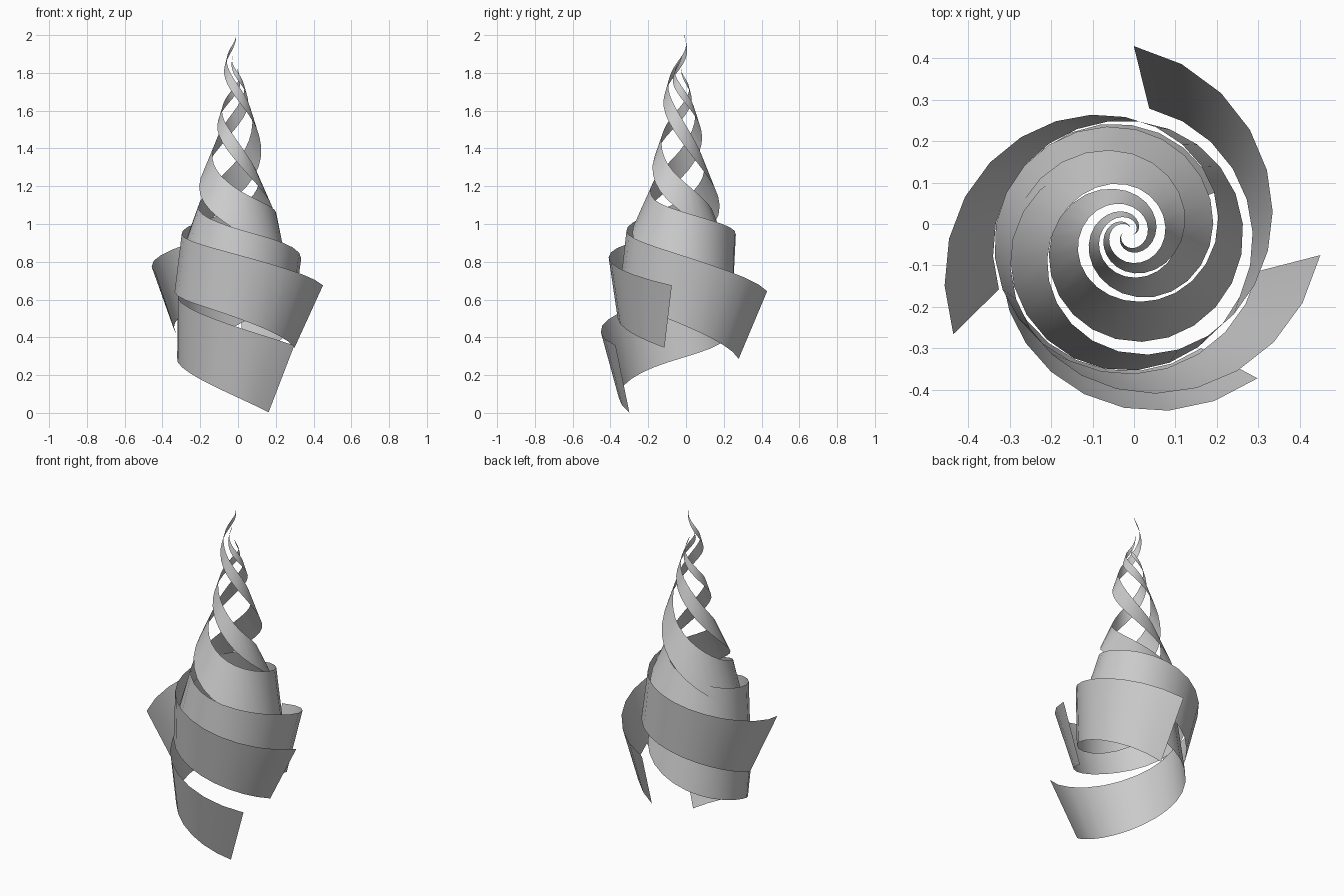
import bpy, bmesh
from math import sin, cos, radians

if "Cube" in bpy.data.objects:
    bpy.data.objects.remove(bpy.data.objects["Cube"])

# Shared ribbon profile, sampled evenly from the flared lower end to the tip
RADIUS = [.408, .33, .283, .215, .16, .105, .066, .04, .012]    # distance from axis
RISE = [0, .185, .315, .475, .695, .945, 1.11, 1.22, 1.31]      # height of centre line
HALF = [.165, .16, .15, .112, .075, .05, .033, .02, .003]       # half of band height
FLARE = [.145, .035, -.05, -.095, -.07, -.035, -.02, -.01, 0]   # upper minus lower radius
TURN = 745
STEPS = 50


def sample(values, u):
    """Smooth interpolation through evenly spaced values."""
    f = u * (len(values) - 1)
    i = min(int(f), len(values) - 2)
    t = f - i
    p1, p2 = values[i], values[i + 1]
    p0 = values[i - 1] if i else 2 * p1 - p2
    p3 = values[i + 2] if i + 2 < len(values) else 2 * p2 - p1
    return .5 * (2 * p1 + (p2 - p0) * t + (2 * p0 - 5 * p1 + 4 * p2 - p3) * t * t
                 + (3 * p1 - p0 - 3 * p2 + p3) * t ** 3)


def ribbon(name, start, base, stretch, width=1.0, length=1.0):
    bm = bmesh.new()
    rows = []
    for k in range(int(STEPS * length) + 1):
        u = k / STEPS
        # width narrows the spiral only after the flared end
        r = sample(RADIUS, u) * width
        flare = sample(FLARE, u)
        half = sample(HALF, u) * (1 + (stretch - 1) / 2)
        z = base + sample(RISE, u) * stretch
        cx, cy = -.03 + .015 * u, -.05 + .03 * u     # axis leans slightly
        row = []
        for side in (-1, 1):
            # the lower edge runs slightly ahead at the flared end
            a = radians(start - TURN * u - (8 * (1 - u) if side < 0 else 0))
            rr = r + side * flare / 2
            row.append(bm.verts.new((cx + rr * cos(a), cy + rr * sin(a), z + side * half)))
        rows.append(row)
    for (a, b), (c, d) in zip(rows, rows[1:]):
        bm.faces.new((a, b, d, c)).smooth = True
    bmesh.ops.recalc_face_normals(bm, faces=bm.faces)
    mesh = bpy.data.meshes.new(name)
    bm.to_mesh(mesh)
    bm.free()
    obj = bpy.data.objects.new(name, mesh)
    bpy.context.collection.objects.link(obj)
    return obj


# Three full spiral bands and a short one hanging below them
ribbon("back_ribbon", 86.5, .465, 1.17)
ribbon("left_ribbon", 208, .58, 1.0, .95)
ribbon("right_ribbon", -3, .51, 1.0)
ribbon("low_front_ribbon", -44.5, .18, 1.15, .95, .38)
